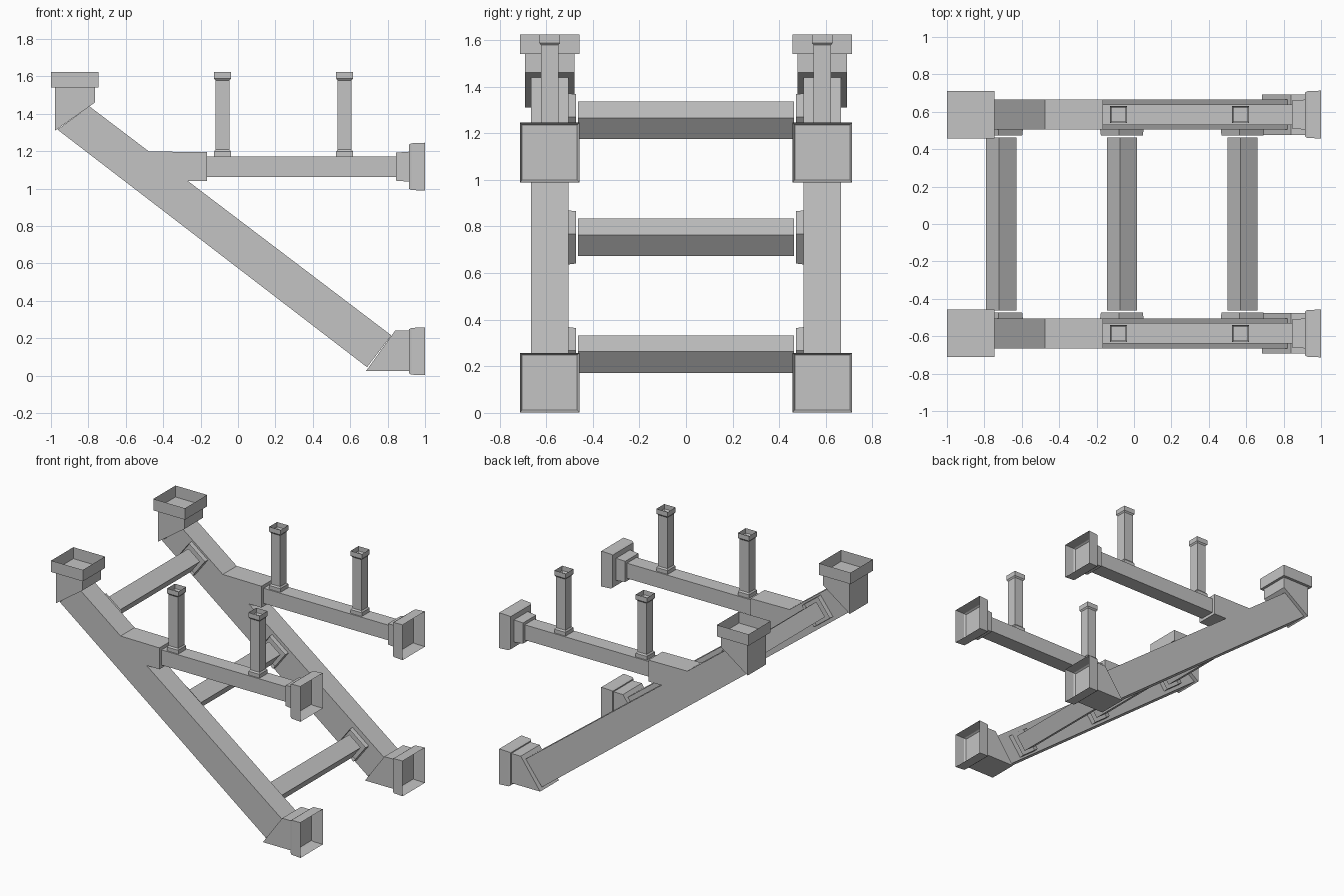
import bpy, bmesh, math
from mathutils import Matrix, Vector

cube = bpy.data.objects.get("Cube")
if cube:
    bpy.data.objects.remove(cube, do_unlink=True)

grey = bpy.data.materials.new("duct_grey")
grey.use_nodes = True
colour = (0.55, 0.55, 0.55, 1)
grey.diffuse_color = colour
grey.node_tree.nodes["Principled BSDF"].inputs["Base Color"].default_value = colour


def make_object(name, bm):
    bmesh.ops.recalc_face_normals(bm, faces=bm.faces)
    mesh = bpy.data.meshes.new(name)
    bm.to_mesh(mesh)
    bm.free()
    mesh.materials.append(grey)
    obj = bpy.data.objects.new(name, mesh)
    bpy.context.collection.objects.link(obj)
    return obj


def plate(name, outline, y, half):
    """Extrude an x-z outline across y."""
    bm = bmesh.new()
    face = bm.faces.new([bm.verts.new((x, y - half, z)) for x, z in outline])
    ext = bmesh.ops.extrude_face_region(bm, geom=[face])["geom"]
    moved = [v for v in ext if isinstance(v, bmesh.types.BMVert)]
    bmesh.ops.translate(bm, verts=moved, vec=(0, half * 2, 0))
    return make_object(name, bm)


def duct(name, origin, axis, rings, open_end=False, tilt=0):
    """Loft rectangular rings (distance, half_u, half_v) along an axis."""
    turn = {"X": Matrix.Rotation(math.pi / 2, 4, "Y"),
            "Y": Matrix.Rotation(-math.pi / 2, 4, "X"),
            "-Y": Matrix.Rotation(math.pi / 2, 4, "X"),
            "Z": Matrix.Identity(4)}[axis]
    frame = Matrix.Translation(Vector(origin)) @ Matrix.Rotation(tilt, 4, "Y") @ turn
    bm = bmesh.new()
    loops = [[bm.verts.new(frame @ Vector((sx * u, sy * v, d)))
              for sx, sy in ((-1, -1), (1, -1), (1, 1), (-1, 1))] for d, u, v in rings]
    for a, b in zip(loops, loops[1:]):
        for i in range(4):
            j = (i + 1) % 4
            bm.faces.new((a[i], a[j], b[j], b[i]))
    bm.faces.new(loops[0][::-1])
    if not open_end:
        bm.faces.new(loops[-1])
    return make_object(name, bm)


SIDE_Y = 0.585
BEAM = 0.08
SLOPE = math.atan2(1.27, 1.66)
CROSSINGS = ((-0.71, 1.255), (-0.065, 0.753), (0.58, 0.252))

for side, label in ((-1, "front"), (1, "back")):
    y = side * SIDE_Y

    # sloping main duct with its two elbows
    plate(label + "_sloping_duct",
          [(-0.965, 1.315), (0.69, 0.045), (0.82, 0.215), (-0.795, 1.44)], y, BEAM)
    plate(label + "_top_elbow",
          [(-0.978, 1.31), (-0.765, 1.46), (-0.765, 1.54), (-0.978, 1.54)], y, 0.106)
    plate(label + "_bottom_elbow",
          [(0.685, 0.025), (0.915, 0.025), (0.915, 0.24), (0.84, 0.24)], y, 0.108)

    # open collars on the ends
    duct(label + "_top_collar", (-0.873, y, 1.54), "Z",
         [(0, 0.127, 0.127), (0.083, 0.127, 0.127)], True)
    for name, z in (("_bottom_collar", 0.13), ("_upper_collar", 1.117)):
        duct(label + name, (0.915, y, z), "X",
             [(0, 0.118, 0.118), (0.012, 0.125, 0.125), (0.085, 0.128, 0.128)], True)

    # horizontal branch: junction, pipe and end sleeve
    plate(label + "_branch_junction",
          [(-0.478, 1.198), (-0.27, 1.04), (-0.165, 1.04), (-0.165, 1.195)], y, BEAM)
    duct(label + "_branch_pipe", (-0.17, y, 1.116), "X",
         [(0, 0.055, 0.055), (1.02, 0.055, 0.055)])
    duct(label + "_branch_sleeve", (0.845, y, 1.117), "X",
         [(0, 0.075, 0.075), (0.07, 0.08, 0.08)])

    # two upright open pipes with a flared foot and rim
    for number, x in enumerate((-0.083, 0.57), 1):
        duct(f"{label}_upright_pipe_{number}", (x, y, 1.168), "Z",
             [(0, 0.045, 0.045), (0.03, 0.045, 0.045), (0.04, 0.037, 0.037),
              (0.41, 0.037, 0.037), (0.42, 0.045, 0.045), (0.455, 0.045, 0.045)], True)

    # sockets facing the cross ducts
    for number, (x, z) in enumerate(CROSSINGS, 1):
        duct(f"{label}_cross_socket_{number}", (x, side * 0.507, z),
             "-Y" if side > 0 else "Y",
             [(0, 0.083, 0.083), (0.035, 0.08, 0.08)], True, SLOPE)

# cross ducts between the two sides
for number, (x, z) in enumerate(CROSSINGS, 1):
    duct(f"cross_duct_{number}", (x, -0.463, z), "Y",
         [(0, 0.0575, 0.0575), (0.926, 0.0575, 0.0575)], False, SLOPE)
